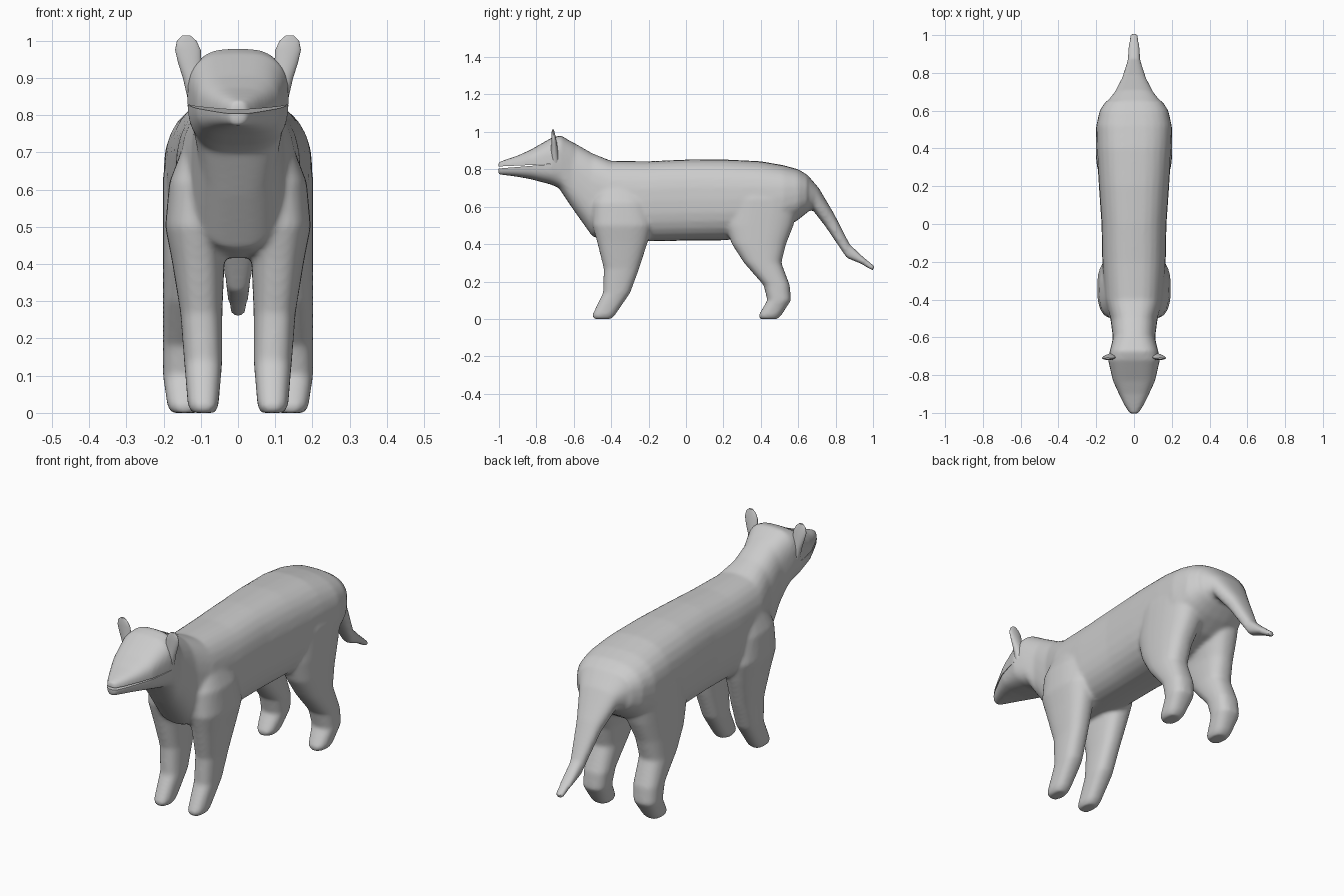
import bpy, bmesh, math

if "Cube" in bpy.data.objects:
    bpy.data.objects.remove(bpy.data.objects["Cube"])


def sgn_pow(v, p):
    return math.copysign(abs(v) ** p, v)


def loft(bm, sections, n=2.5, sides=28):
    """Skin superellipse rings; each section: (ya, za, yb, zb, x0, x1)."""
    rings = []
    for ya, za, yb, zb, x0, x1 in sections:
        ring = []
        for i in range(sides):
            a = 2 * math.pi * i / sides
            c, s = sgn_pow(math.cos(a), 2 / n), sgn_pow(math.sin(a), 2 / n)
            ring.append(bm.verts.new(((x0 + x1) / 2 + c * (x1 - x0) / 2,
                                      (ya + yb) / 2 + s * (ya - yb) / 2,
                                      (za + zb) / 2 + s * (za - zb) / 2)))
        rings.append(ring)
    faces = [bm.faces.new(rings[0]), bm.faces.new(rings[-1][::-1])]
    for r, q in zip(rings, rings[1:]):
        for i in range(sides):
            j = (i + 1) % sides
            faces.append(bm.faces.new((r[j], r[i], q[i], q[j])))
    bmesh.ops.recalc_face_normals(bm, faces=faces)


def make_object(name, bm):
    me = bpy.data.meshes.new(name)
    bm.to_mesh(me)
    bm.free()
    ob = bpy.data.objects.new(name, me)
    bpy.context.collection.objects.link(ob)
    return ob


def upright(rows, side):
    """Horizontal sections (z, y_front, y_back, x_in, x_out), mirrored by side."""
    out = []
    for z, y0, y1, xi, xo in rows:
        a, b = sorted((xi * side, xo * side))
        out.append((y1, z, y0, z, a, b))
    return out


def across(rows):
    """Vertical sections (y, top, bottom, half width)."""
    return [(y, t, y, b, -w, w) for y, t, b, w in rows]


def finish(ob):
    bpy.ops.object.select_all(action='DESELECT')
    ob.select_set(True)
    bpy.context.view_layer.objects.active = ob
    bpy.ops.object.convert(target='MESH')
    bpy.ops.object.shade_smooth_by_angle(angle=math.radians(40))


bm = bmesh.new()

# head
loft(bm, across([(-1.004, .838, .772, .022), (-.96, .853, .768, .05), (-.9, .873, .76, .08),
                 (-.83, .905, .747, .112), (-.72, .968, .718, .137),
                 (-.67, .982, .695, .128), (-.6, .94, .6, .11)]), n=3)

# neck and trunk
loft(bm, across([(-.68, .98, .70, .125), (-.6, .942, .58, .112), (-.5, .885, .44, .125),
                 (-.4, .845, .415, .155), (-.2, .843, .415, .168), (0, .852, .418, .172),
                 (.2, .853, .42, .186), (.4, .843, .44, .198), (.52, .822, .48, .2),
                 (.6, .8, .53, .182), (.65, .77, .57, .15)]), n=2.6)

# tail
loft(bm, [(.58, .8, .56, .53, -.18, .18), (.65, .77, .62, .56, -.152, .152),
          (.71, .7, .675, .585, -.105, .105), (.79, .565, .745, .495, -.065, .065),
          (.875, .4, .86, .325, -.034, .034), (.94, .338, .935, .295, -.03, .03),
          (1.01, .28, .998, .258, -.022, .022)])

front_leg = [(0, -.495, -.4, .062, .125), (.02, -.502, -.38, .052, .135),
             (.14, -.443, -.298, .042, .145), (.27, -.44, -.25, .042, .155),
             (.41, -.475, -.205, .036, .178), (.5, -.5, -.18, .02, .196),
             (.62, -.5, -.2, .0, .185), (.76, -.45, -.25, .0, .13)]
hind_leg = [(0, .395, .49, .105, .18), (.02, .388, .51, .095, .19),
            (.1, .435, .562, .078, .202), (.18, .415, .555, .07, .202),
            (.3, .31, .51, .064, .202), (.4, .245, .535, .05, .202),
            (.5, .21, .575, .02, .202), (.64, .22, .61, .0, .202),
            (.77, .25, .58, .0, .165)]

# legs
for side in (-1, 1):
    loft(bm, upright(front_leg, side))
    loft(bm, upright(hind_leg, side))

body = make_object("animal_body", bm)

# merge the parts into one smooth skin
rm = body.modifiers.new("merge", 'REMESH')
rm.mode = 'VOXEL'
rm.voxel_size = .009
sm = body.modifiers.new("soften", 'SMOOTH')
sm.factor = .5
sm.iterations = 10

# mouth slit
bm = bmesh.new()
tri = [(-1.05, .800), (-1.05, .813), (-.7, .829)]
sides = [[bm.verts.new((x, y, z)) for y, z in tri] for x in (-.2, .2)]
fs = [bm.faces.new(sides[0]), bm.faces.new(sides[1][::-1])]
for i in range(3):
    j = (i + 1) % 3
    fs.append(bm.faces.new((sides[0][j], sides[0][i], sides[1][i], sides[1][j])))
bmesh.ops.recalc_face_normals(bm, faces=fs)
cutter = make_object("mouth_cutter", bm)
cutter.hide_render = True
cut = body.modifiers.new("mouth", 'BOOLEAN')
cut.operation = 'DIFFERENCE'
cut.solver = 'EXACT'
cut.object = cutter
finish(body)
bpy.data.objects.remove(cutter)

# ears
ear = [(.83, -.725, -.675, .08, .132), (.9, -.722, -.685, .09, .148),
       (.94, -.72, -.69, .098, .161), (.975, -.72, -.697, .1, .169),
       (1.0, -.718, -.703, .112, .164), (1.014, -.716, -.707, .128, .15)]
for side, name in ((-1, "right_ear"), (1, "left_ear")):
    bm = bmesh.new()
    loft(bm, upright(ear, side), n=2)
    finish(make_object(name, bm))
